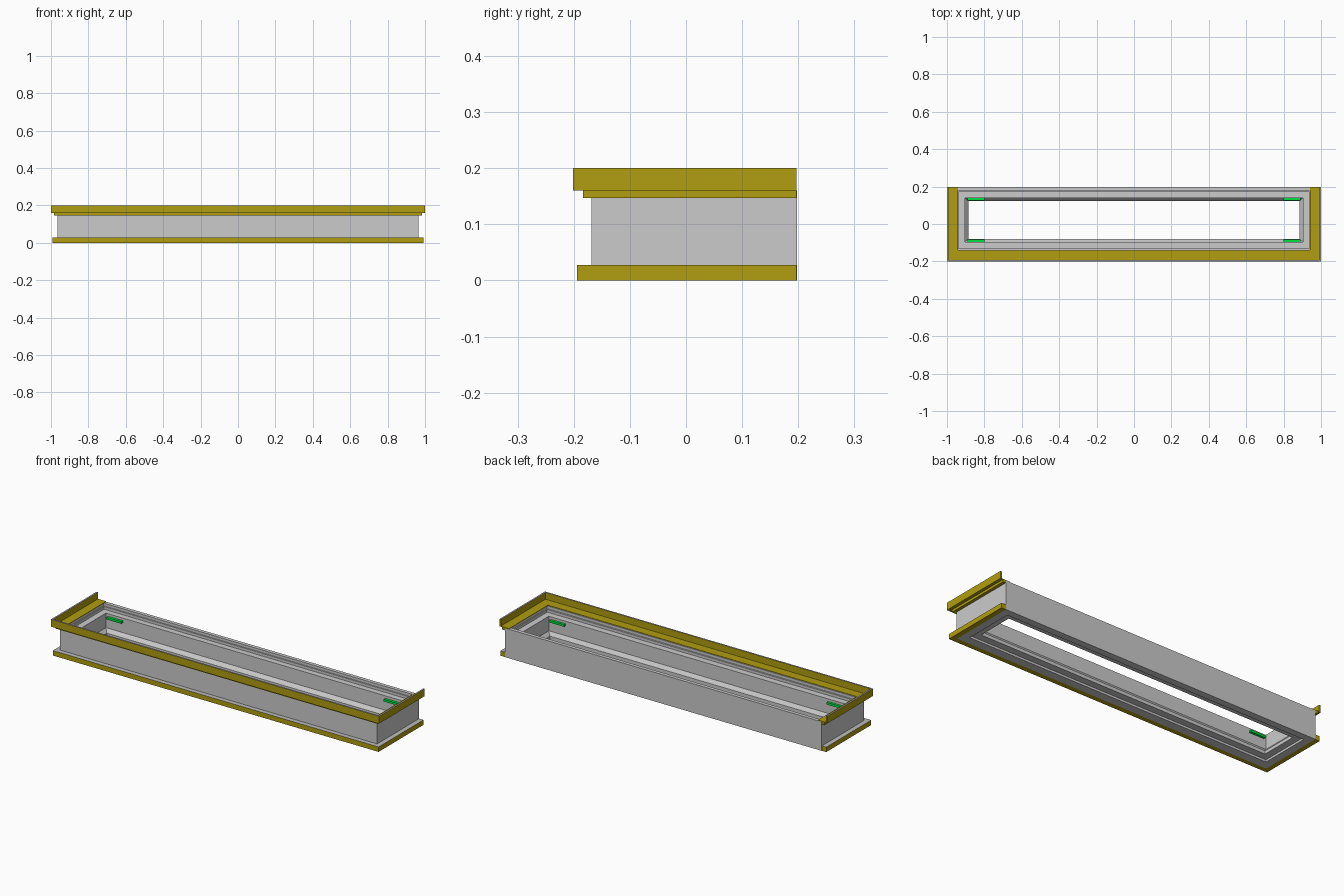
import bpy

if "Cube" in bpy.data.objects:
    bpy.data.objects.remove(bpy.data.objects["Cube"])

def material(name, rgb):
    m = bpy.data.materials.new(name)
    m.diffuse_color = (*rgb, 1)
    m.use_nodes = True
    m.node_tree.nodes["Principled BSDF"].inputs["Base Color"].default_value = m.diffuse_color
    return m

gold = material("gold_paint", (0.44, 0.34, 0.005))
grey = material("grey_top", (0.5, 0.5, 0.5))
green = material("green_clip", (0.0, 0.75, 0.05))

def make(name, verts, faces, mats=(), grey_faces=()):
    me = bpy.data.meshes.new(name)
    me.from_pydata(verts, [], faces)
    for m in mats:
        me.materials.append(m)
    for i in grey_faces:
        me.polygons[i].material_index = 1
    ob = bpy.data.objects.new(name, me)
    bpy.context.collection.objects.link(ob)
    bpy.context.view_layer.objects.active = ob
    ob.select_set(True)
    bpy.ops.object.mode_set(mode='EDIT')
    bpy.ops.mesh.select_all(action='SELECT')
    bpy.ops.mesh.normals_make_consistent(inside=False)
    bpy.ops.object.mode_set(mode='OBJECT')
    ob.select_set(False)
    return ob

def ring(name, levels):
    # closed loop of rectangles: half width, front y, back y, height
    verts, faces = [], []
    for hx, yf, yb, z in levels:
        verts += [(-hx, yf, z), (hx, yf, z), (hx, yb, z), (-hx, yb, z)]
    n = len(levels)
    for i in range(n):
        j = (i + 1) % n
        for k in range(4):
            l = (k + 1) % 4
            faces.append((i*4 + k, i*4 + l, j*4 + l, j*4 + k))
    return make(name, verts, faces)

def trim(name, profile, grey_edges):
    # mitred moulding around left, front and right; profile = (outward offset, height)
    verts, faces, greys = [], [], []
    n = len(profile)
    for sx, front in ((-1, False), (-1, True), (1, True), (1, False)):
        for d, z in profile:
            verts.append((sx * (0.967 + d), -0.168 - d if front else 0.197, z))
    for s in range(3):
        for k in range(n):
            l = (k + 1) % n
            if k in grey_edges:
                greys.append(len(faces))
            faces.append((s*n + k, s*n + l, (s+1)*n + l, (s+1)*n + k))
    faces += [tuple(range(n)), tuple(range(3*n, 4*n))]
    return make(name, verts, faces, (gold, grey), greys)

# hollow frame body with stepped inner ledges
ring("frame_body", [
    (0.966, -0.168, 0.198, 0.0), (0.966, -0.168, 0.198, 0.16),
    (0.943, -0.138, 0.178, 0.16), (0.943, -0.138, 0.178, 0.145),
    (0.937, -0.130, 0.172, 0.145), (0.937, -0.130, 0.172, 0.13),
    (0.903, -0.095, 0.140, 0.13), (0.903, -0.095, 0.140, 0.05),
    (0.886, -0.081, 0.124, 0.03), (0.886, -0.081, 0.124, 0.012),
    (0.925, -0.120, 0.160, 0.012), (0.925, -0.120, 0.160, 0.0)])

# upper moulding: fascia, inner gutter floor and stepped soffit
trim("upper_trim", [
    (0.033, 0.2), (0.024, 0.2), (0.024, 0.163), (-0.026, 0.163), (-0.026, 0.159),
    (-0.002, 0.159), (-0.002, 0.147), (0.016, 0.147), (0.016, 0.16), (0.033, 0.16)], {0})

# base moulding
trim("base_trim", [(0.026, 0.0), (0.026, 0.027), (-0.002, 0.027), (-0.002, 0.0)], {1})

# green corner clips along the inner walls
for sx, side in ((-1, "left"), (1, "right")):
    for y, end in ((0.133, "back"), (-0.089, "front")):
        bpy.ops.mesh.primitive_cube_add(size=1, location=(sx * 0.845, y, 0.11))
        ob = bpy.context.object
        ob.name = f"clip_{end}_{side}"
        ob.scale = (0.09, 0.014, 0.012)
        ob.data.materials.append(green)
        ob.select_set(False)
